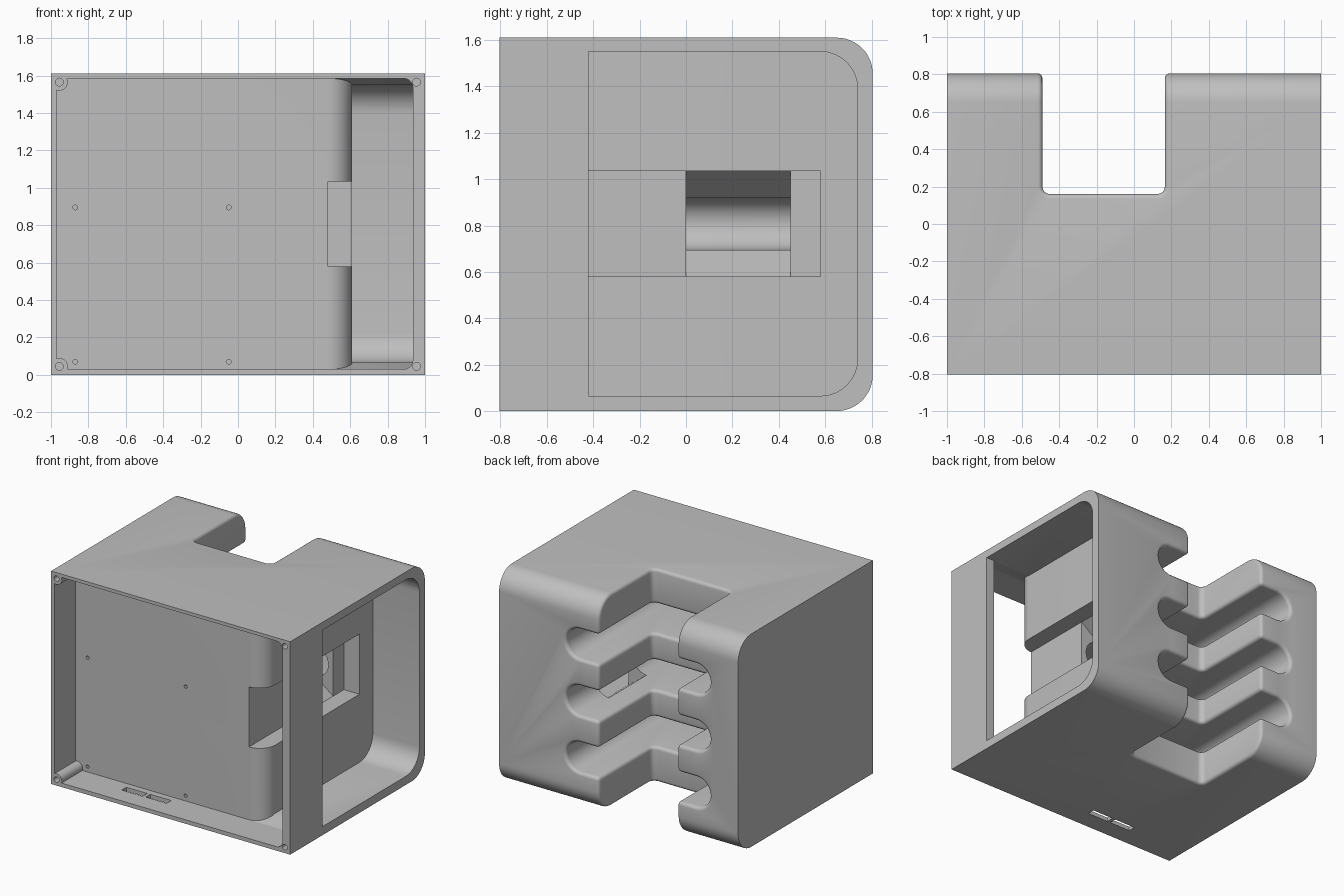
import bpy, bmesh, math
from mathutils import Vector

cube = bpy.data.objects.get("Cube")
if cube:
    bpy.data.objects.remove(cube, do_unlink=True)

grey = bpy.data.materials.new("plain grey")
grey.use_nodes = True
colour = (0.52, 0.52, 0.52, 1)
grey.diffuse_color = colour
grey.node_tree.nodes["Principled BSDF"].inputs["Base Color"].default_value = colour

MAPS = {"x": lambda a, b, h: (h, a, b),
        "y": lambda a, b, h: (a, h, b),
        "z": lambda a, b, h: (a, b, h)}


def rounded(corners, steps=8):
    """Polygon from (a, b, radius) corners, each rounded by its radius."""
    out = []
    for i, (a, b, r) in enumerate(corners):
        p = Vector((a, b))
        if not r:
            out.append(p)
            continue
        u = (Vector(corners[i - 1][:2]) - p).normalized()
        v = (Vector(corners[(i + 1) % len(corners)][:2]) - p).normalized()
        centre = p + (u + v) * r
        for k in range(steps + 1):
            t = k / steps * math.pi / 2
            out.append(centre - v * r * math.cos(t) - u * r * math.sin(t))
    return out


def rect(a0, a1, b0, b1, r=(0, 0, 0, 0), steps=8):
    return rounded([(a0, b0, r[0]), (a1, b0, r[1]), (a1, b1, r[2]), (a0, b1, r[3])], steps)


def circle(a, b, r, n=24):
    return [(a + r * math.cos(2 * math.pi * k / n), b + r * math.sin(2 * math.pi * k / n))
            for k in range(n)]


def prism(name, points, axis, lo, hi):
    bm = bmesh.new()
    ends = [[bm.verts.new(MAPS[axis](p[0], p[1], h)) for p in points] for h in (lo, hi)]
    bm.faces.new(ends[0])
    bm.faces.new(ends[1])
    n = len(points)
    for i in range(n):
        j = (i + 1) % n
        bm.faces.new((ends[0][i], ends[0][j], ends[1][j], ends[1][i]))
    bmesh.ops.recalc_face_normals(bm, faces=bm.faces)
    mesh = bpy.data.meshes.new(name)
    bm.to_mesh(mesh)
    bm.free()
    ob = bpy.data.objects.new(name, mesh)
    mesh.materials.append(grey)
    bpy.context.collection.objects.link(ob)
    return ob


def combine(target, tool, operation="DIFFERENCE"):
    mod = target.modifiers.new("cut", "BOOLEAN")
    mod.operation, mod.object, mod.solver = operation, tool, "EXACT"
    bpy.context.view_layer.objects.active = target
    bpy.ops.object.modifier_apply(modifier=mod.name)
    bpy.data.objects.remove(tool, do_unlink=True)


# Outer shell, rounded along the back top and bottom edges
body = prism("housing", rect(-0.805, 0.805, 0, 1.61, (0, 0.155, 0.155, 0), 12), "x", -1, 1)

# Vertical slot through the back and three round-ended grooves across it
combine(body, prism("slot", rect(-0.49, 0.165, 0.16, 1, (0.04, 0.04, 0, 0), 4), "z", -0.1, 1.8))
R = 0.1125
for i in (-1, 0, 1):
    z = 0.807 + i * 0.428
    profile = rect(-0.76, 0.44, z - R, z + R, (R, R, R, R), 7)
    clean = [p for k, p in enumerate(profile) if (Vector(p) - Vector(profile[k - 1])).length > 1e-4]
    combine(body, prism("groove", clean, "y", -0.3, 1))

# Soft lips on the outward edges of the slot and grooves
bm = bmesh.new()
bm.from_mesh(body.data)
bmesh.ops.remove_doubles(bm, verts=bm.verts, dist=1e-5)
lips = []
for e in bm.edges:
    mid = (e.verts[0].co + e.verts[1].co) / 2
    if len(e.link_faces) == 2 and e.calc_face_angle_signed() > 0.7 and abs(mid.x) < 0.9 and mid.y > 0.1:
        lips.append(e)
bmesh.ops.bevel(bm, geom=lips, offset=0.025, offset_type="OFFSET", segments=4,
                profile=0.5, affect="EDGES", clamp_overlap=True)
bm.to_mesh(body.data)
bm.free()

# Shallow front chamber with screw bosses left in two corners
chamber = prism("chamber", rect(-0.97, 0.935, 0.03, 1.585, (0, 0.05, 0.05, 0)), "y", -0.9, -0.555)
for z in (0.045, 1.565):
    combine(chamber, prism("boss", circle(-0.955, z, 0.045), "y", -1, -0.5))
combine(body, chamber)

# Side chamber, open at the side, wrapping round the softened inner corner
bend = [(0.48 + 0.13 * math.sin(k * math.pi / 20), -0.425 - 0.13 * math.cos(k * math.pi / 20))
        for k in range(11)]
plan = [(0.935, -0.56), (0.48, -0.56)] + bend + [(0.61, 0.9), (1.1, 0.9), (1.1, -0.42), (0.935, -0.42)]
side = prism("side_chamber", plan, "z", -0.1, 1.8)
outline = rounded([(-0.6, 0.03, 0), (-0.555, 0.03, 0), (-0.425, 0.065, 0), (0.74, 0.065, 0.16),
                   (0.74, 1.55, 0.16), (-0.425, 1.55, 0), (-0.555, 1.585, 0), (-0.6, 1.585, 0)])
combine(side, prism("side_outline", outline, "x", 0.4, 1.2), "INTERSECT")
combine(body, side)

# Channel in the inner wall, with a flared window into the middle groove
combine(body, prism("channel", rect(-0.6, 0.58, 0.58, 1.035), "x", 0.48, 0.7))
flare = [(0.5, 0.58), (0.48, 0.58), (0.33, 0.695), (0.33, 0.92), (0.48, 1.035), (0.5, 1.035)]
combine(body, prism("window", flare, "y", 0, 0.45))

# Corner screw holes and mounting holes in the inner plate
for x in (-0.955, 0.955):
    for z in (0.045, 1.565):
        combine(body, prism("screw_hole", circle(x, z, 0.021, 16), "y", -0.9, -0.65))
for x in (-0.87, -0.05):
    for z in (0.07, 0.895):
        combine(body, prism("mount_hole", circle(x, z, 0.013, 12), "y", -0.6, -0.48))

# Two cable ports in the floor
for x in (-0.51, -0.31):
    combine(body, prism("port", rect(x, x + 0.175, -0.66, -0.605), "z", -0.1, 0.1))

bpy.ops.object.select_all(action="DESELECT")
body.select_set(True)
bpy.context.view_layer.objects.active = body
bpy.ops.object.shade_smooth_by_angle(angle=math.radians(30))
